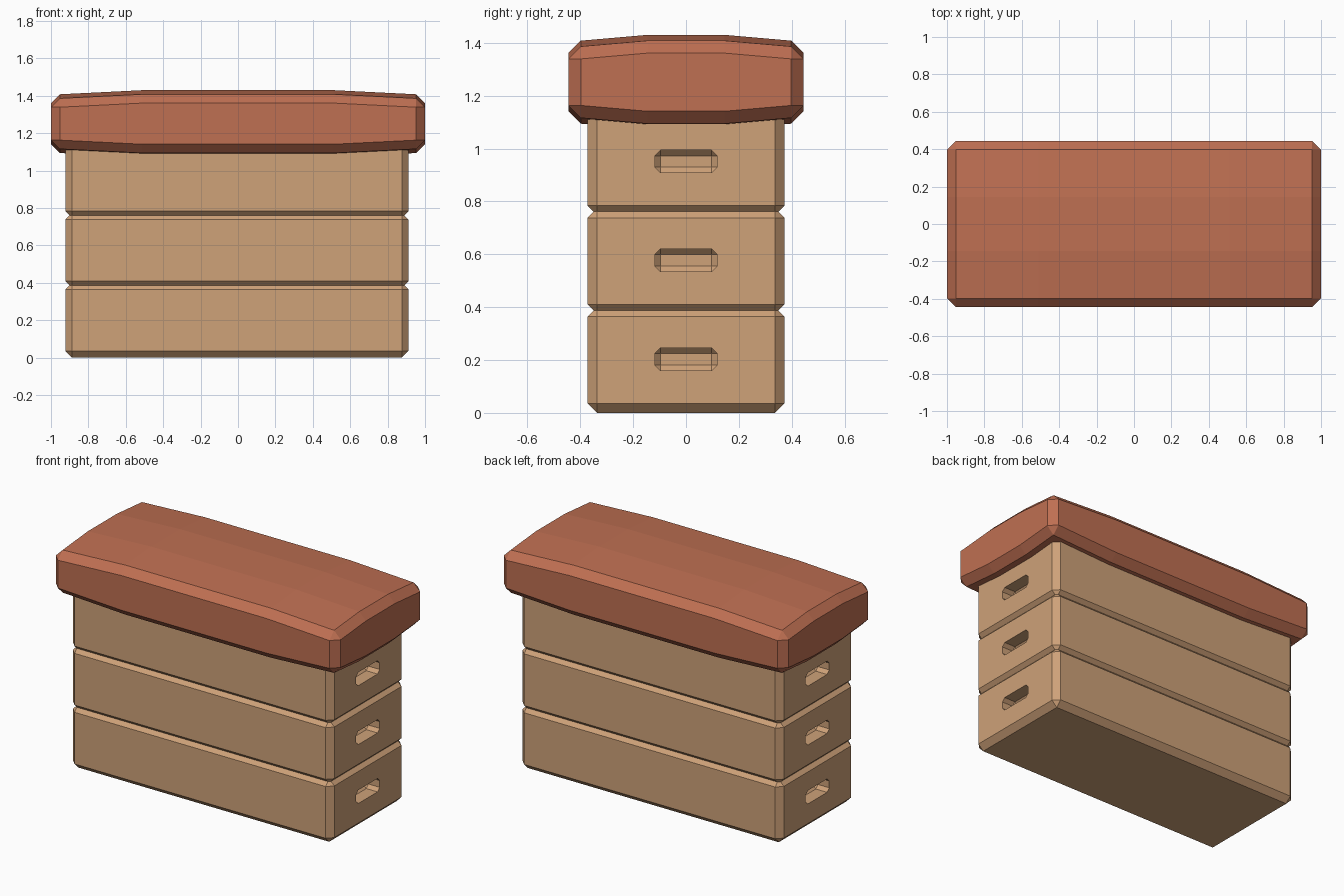
import bpy, bmesh
from mathutils import Vector

if "Cube" in bpy.data.objects:
    bpy.data.objects.remove(bpy.data.objects["Cube"])


def material(name, color):
    m = bpy.data.materials.new(name)
    m.diffuse_color = color
    m.use_nodes = True
    m.node_tree.nodes["Principled BSDF"].inputs["Base Color"].default_value = m.diffuse_color
    return m


WOOD = material("wood", (0.62, 0.36, 0.19, 1))
LEATHER = material("leather", (0.52, 0.16, 0.085, 1))


def chamfered_box(name, size, loc, width, mat, shape=None):
    bm = bmesh.new()
    bmesh.ops.create_cube(bm, size=1)
    bmesh.ops.scale(bm, vec=size, verts=bm.verts)
    bmesh.ops.bevel(bm, geom=bm.edges[:], offset=width, segments=1,
                    profile=0.5, affect='EDGES')
    if shape:
        shape(bm)
    bmesh.ops.recalc_face_normals(bm, faces=bm.faces)
    me = bpy.data.meshes.new(name)
    bm.to_mesh(me)
    bm.free()
    me.materials.append(mat)
    ob = bpy.data.objects.new(name, me)
    ob.location = loc
    bpy.context.collection.objects.link(ob)
    return ob


def carve(ob, cutters):
    for c in cutters:
        mod = ob.modifiers.new("hand_hole", 'BOOLEAN')
        mod.operation = 'DIFFERENCE'
        mod.solver = 'EXACT'
        mod.object = c
    bpy.context.view_layer.update()
    deps = bpy.context.evaluated_depsgraph_get()
    mesh = bpy.data.meshes.new_from_object(ob.evaluated_get(deps))
    ob.modifiers.clear()
    ob.data = mesh
    for c in cutters:
        bpy.data.objects.remove(c)


# Three stacked wooden sections with a hand hole in each end
X0, X1 = -0.923, 0.912
for i, level in enumerate(("lower", "middle", "upper")):
    z = 0.2 + 0.374 * i
    box = chamfered_box(level + "_section", (X1 - X0, 0.745, 0.4),
                        ((X0 + X1) / 2, 0, z), 0.036, WOOD)
    holes = [chamfered_box("hole_cutter", (0.2, 0.236, 0.085),
                           (x, 0, z + 0.003), 0.021, WOOD) for x in (X0, X1)]
    carve(box, holes)


# Padded top, crowned on its upper and lower faces
def crown(bm):
    for axis, d in ((0, 0.51), (1, 0.145)):
        for s in (-1, 1):
            n = Vector((0, 0, 0))
            n[axis] = 1
            bmesh.ops.bisect_plane(bm, geom=bm.verts[:] + bm.edges[:] + bm.faces[:],
                                   plane_co=n * d * s, plane_no=n)
    for v in bm.verts:
        rise = 0.022 * ((abs(v.co.x) < 0.6) + (abs(v.co.y) < 0.2))
        v.co.z += rise if v.co.z > 0 else -rise


chamfered_box("padded_top", (2.0, 0.89, 0.27), (0, 0, 1.251), 0.047, LEATHER, crown)
